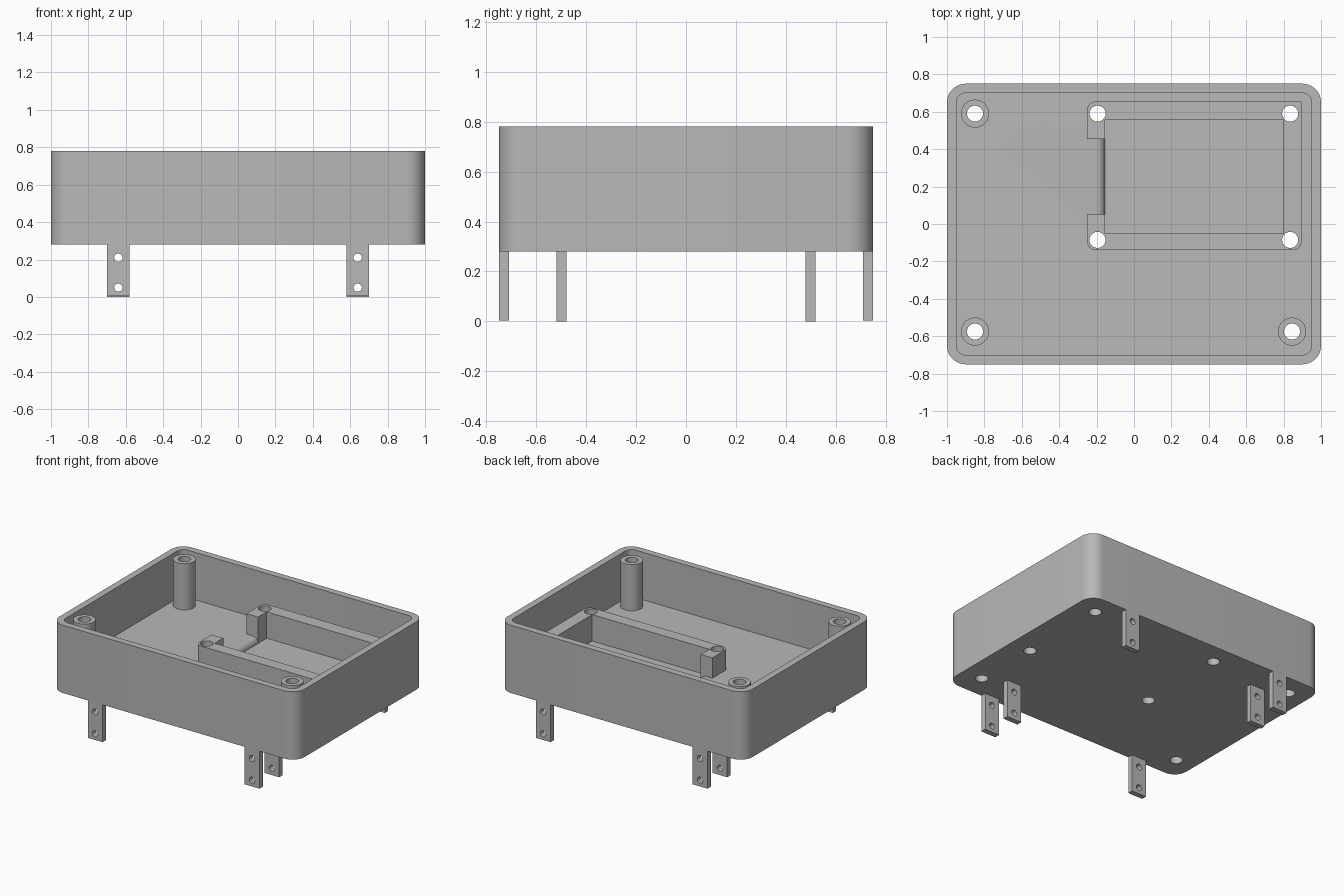
import bpy, bmesh, math

cube = bpy.data.objects.get("Cube")
if cube:
    bpy.data.objects.remove(cube, do_unlink=True)

grey = bpy.data.materials.new("plain grey")
grey.use_nodes = True
grey.diffuse_color = (0.48, 0.48, 0.48, 1)
grey.node_tree.nodes["Principled BSDF"].inputs["Base Color"].default_value = grey.diffuse_color

BASE, FLOOR, RIM = 0.28, 0.43, 0.78
POCKET, FRAME_TOP, POST_TOP = 0.385, 0.58, 0.77


def prism(name, points, low, high, along="z"):
    """Extrude a flat profile along z, or along y for an (x, z) profile."""
    place = (lambda a, b, h: (a, b, h)) if along == "z" else (lambda a, b, h: (a, h, b))
    bm = bmesh.new()
    face = bm.faces.new([bm.verts.new(place(a, b, low)) for a, b in points])
    top = bmesh.ops.extrude_face_region(bm, geom=[face])["geom"]
    offset = place(0, 0, high - low)
    bmesh.ops.translate(bm, vec=offset, verts=[v for v in top if isinstance(v, bmesh.types.BMVert)])
    bmesh.ops.recalc_face_normals(bm, faces=bm.faces)
    mesh = bpy.data.meshes.new(name)
    bm.to_mesh(mesh)
    bm.free()
    mesh.materials.append(grey)
    obj = bpy.data.objects.new(name, mesh)
    bpy.context.collection.objects.link(obj)
    return obj


def rounded_rect(x0, x1, y0, y1, radii):
    """Corner radii run counter-clockwise from the (x1, y1) corner."""
    points = []
    corners = [(x1, y1, -1, -1), (x0, y1, 1, -1), (x0, y0, 1, 1), (x1, y0, -1, 1)]
    for i, ((x, y, sx, sy), r) in enumerate(zip(corners, radii)):
        steps = 12 if r else 0
        for k in range(steps + 1):
            a = math.pi / 2 * (i + k / max(steps, 1))
            points.append((x + r * (sx + math.cos(a)), y + r * (sy + math.sin(a))))
    return points


def rect(x0, x1, y0, y1):
    return rounded_rect(x0, x1, y0, y1, [0] * 4)


def circle(x, y, r, n=32):
    return [(x + r * math.cos(math.tau * k / n), y + r * math.sin(math.tau * k / n)) for k in range(n)]


def activate(obj):
    bpy.ops.object.select_all(action="DESELECT")
    obj.select_set(True)
    bpy.context.view_layer.objects.active = obj


def cut(obj, cutters):
    """Subtract each cutter, then discard it."""
    for cutter in cutters:
        cutter.hide_render = True
        mod = obj.modifiers.new("cut", "BOOLEAN")
        mod.operation, mod.solver, mod.object = "DIFFERENCE", "EXACT", cutter
        activate(obj)
        bpy.ops.object.modifier_apply(modifier=mod.name)
        bpy.data.objects.remove(cutter, do_unlink=True)
    activate(obj)
    bpy.ops.object.shade_smooth_by_angle(angle=math.radians(30))


def bores(centres):
    return [prism("bore", circle(x, y, 0.043), 0.1, 1) for x, y in centres]


posts = {"back_right_post": (-0.85, 0.59), "front_right_post": (-0.85, -0.575),
         "front_left_post": (0.845, -0.575)}
frame_holes = [(x, y) for x in (-0.195, 0.835) for y in (-0.085, 0.59)]
opening = rect(-0.155, 0.8, -0.05, 0.555)

# Open tray with thick floor, recessed pocket and rounded pocket lip
tray = prism("tray", rounded_rect(-1, 1, -0.75, 0.75, [0.1] * 4), BASE, RIM)
r = FLOOR - POCKET
lip = [(-0.155 - r + r * math.sin(a), POCKET + r * math.cos(a))
       for a in (math.pi / 2 * k / 10 for k in range(11))]
lip += [(-0.14, POCKET), (-0.14, FLOOR + 0.02), (-0.155 - r, FLOOR + 0.02)]
cut(tray, [prism("cavity", rounded_rect(-0.95, 0.95, -0.7, 0.7, [0.05] * 4), FLOOR, 1),
           prism("pocket", opening, POCKET, 1),
           prism("lip_cut", lip, 0.05, 0.455, "y")]
    + bores(list(posts.values()) + frame_holes))

# Raised mounting frame with a gap on one side
frame = prism("mounting_frame", rounded_rect(-0.25, 0.895, -0.14, 0.655, [0, 0.045, 0.045, 0.045]),
              FLOOR, FRAME_TOP)
cut(frame, [prism("frame_opening", opening, 0.3, 1),
            prism("frame_gap", rect(-0.4, 0.1, 0.05, 0.455), 0.3, 1)] + bores(frame_holes))

# Hollow screw posts
for name, (x, y) in posts.items():
    cut(prism(name, circle(x, y, 0.075, 40), FLOOR, POST_TOP), bores([(x, y)]))

# Drilled mounting legs: one at each corner and two inner ones
legs = [("front_right_leg", -1, -0.73), ("front_left_leg", 1, -0.73),
        ("back_right_leg", -1, 0.73), ("back_left_leg", 1, 0.73),
        ("inner_front_leg", 1, -0.5), ("inner_back_leg", -1, 0.5)]
for name, side, y in legs:
    x = side * 0.64
    foot = 0 if "inner" in name else 0.004
    leg = prism(name, rect(x - 0.06, x + 0.06, foot, BASE), y - 0.02, y + 0.02, "y")
    cut(leg, [prism("drill", circle(x, z, 0.022, 24), y - 0.1, y + 0.1, "y") for z in (0.05, 0.21)])
